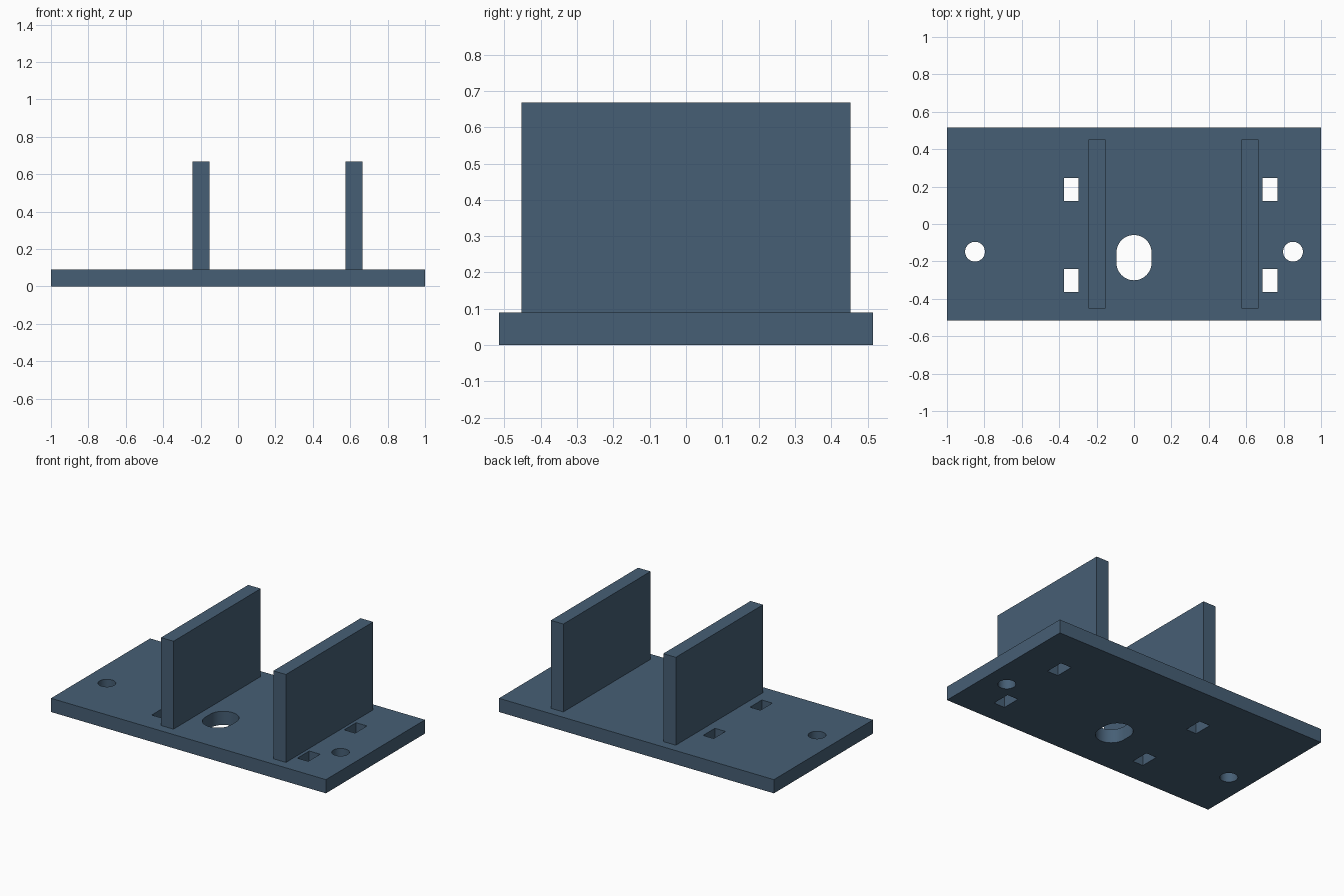
import bpy, bmesh, math

if "Cube" in bpy.data.objects:
    bpy.data.objects.remove(bpy.data.objects["Cube"])

mat = bpy.data.materials.new("slate blue")
mat.diffuse_color = (0.0615, 0.114, 0.178, 1)
mat.use_nodes = True
mat.node_tree.nodes["Principled BSDF"].inputs["Base Color"].default_value = mat.diffuse_color

PLATE_TOP = 0.09
HALF_DEPTH = 0.515


def rect(x0, x1, y0, y1):
    return [(x0, y0), (x1, y0), (x1, y1), (x0, y1)]


def slot(cx, cy, r, half=0.0, n=24):
    """Round hole outline, stretched along y by half on each end."""
    pts = []
    for side, start in ((1, 0), (-1, math.pi)):
        for i in range(n + 1):
            if half == 0 and i == n:
                continue
            a = start + math.pi * i / n
            pts.append((cx + r * math.cos(a), cy + side * half + r * math.sin(a)))
    return pts


def prism(name, outlines, z0, z1):
    """Extrude one or more outlines upward into one object."""
    bm = bmesh.new()
    for pts in outlines:
        low = [bm.verts.new((x, y, z0)) for x, y in pts]
        high = [bm.verts.new((x, y, z1)) for x, y in pts]
        bm.faces.new(low[::-1])
        bm.faces.new(high)
        for i in range(len(pts)):
            j = (i + 1) % len(pts)
            bm.faces.new((low[i], low[j], high[j], high[i]))
    mesh = bpy.data.meshes.new(name)
    bm.to_mesh(mesh)
    bm.free()
    mesh.materials.append(mat)
    obj = bpy.data.objects.new(name, mesh)
    bpy.context.collection.objects.link(obj)
    return obj


# Base plate
plate = prism("base_plate", [rect(-1, 1, -HALF_DEPTH, HALF_DEPTH)], 0, PLATE_TOP)

# Openings: central slot, two screw holes, four strap slots
holes = [slot(0, -0.18, 0.094, 0.027)]
holes += [slot(x, -0.148, 0.053) for x in (-0.85, 0.85)]
for x0, x1 in ((-0.373, -0.297), (0.687, 0.766)):
    for y0, y1 in ((0.123, 0.246), (-0.364, -0.241)):
        holes.append(rect(x0, x1, y0, y1))
cutter = prism("hole_cutter", holes, -0.1, 0.2)
cutter.hide_render = True

mod = plate.modifiers.new("holes", 'BOOLEAN')
mod.operation = 'DIFFERENCE'
mod.solver = 'EXACT'
mod.object = cutter
bpy.context.view_layer.objects.active = plate
plate.select_set(True)
bpy.ops.object.modifier_apply(modifier=mod.name)
bpy.data.objects.remove(cutter)
bpy.ops.object.shade_smooth_by_angle(angle=math.radians(30))

# Upright walls
for name, x0, x1 in (("left_wall", -0.243, -0.152), ("right_wall", 0.575, 0.666)):
    prism(name, [rect(x0, x1, -0.453, 0.453)], PLATE_TOP, 0.668)
